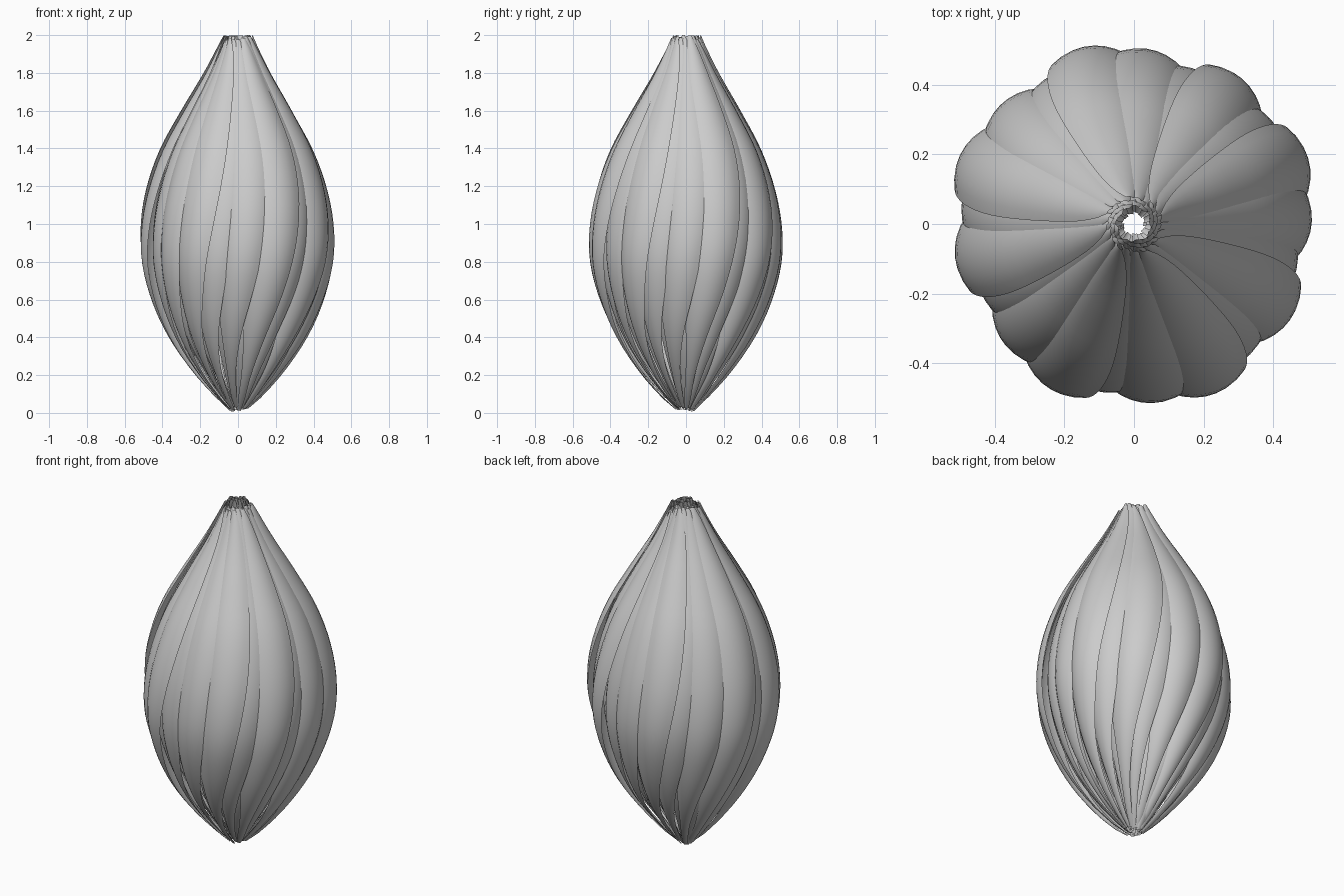
import bpy, math, random

if "Cube" in bpy.data.objects:
    bpy.data.objects.remove(bpy.data.objects["Cube"])

random.seed(4)
GOLDEN = math.radians(137.508)
COUNT, ROWS, COLS = 58, 36, 10

# height, outer radius, petal width
PROFILE = [(0.0, 0.055, 0.02), (0.05, 0.115, 0.035), (0.2, 0.25, 0.055), (0.4, 0.385, 0.12),
           (0.6, 0.475, 0.21), (0.8, 0.525, 0.28), (1.0, 0.525, 0.33), (1.2, 0.485, 0.35),
           (1.4, 0.41, 0.33), (1.6, 0.30, 0.26), (1.8, 0.182, 0.16), (1.93, 0.115, 0.08),
           (2.0, 0.083, 0.02)]


def sample(z, k):
    """Smooth interpolation of profile column k at height z."""
    p = PROFILE
    i = min(max(j for j in range(len(p)) if p[j][0] <= z + 1e-9), len(p) - 2)
    slope = lambda j: ((p[min(j + 1, len(p) - 1)][k] - p[max(j - 1, 0)][k])
                       / (p[min(j + 1, len(p) - 1)][0] - p[max(j - 1, 0)][0]))
    h = p[i + 1][0] - p[i][0]
    t = (z - p[i][0]) / h
    a, b = p[i][k], p[i + 1][k]
    return ((2*t**3 - 3*t*t + 1) * a + (t**3 - 2*t*t + t) * h * slope(i)
            + (3*t*t - 2*t**3) * b + (t**3 - t*t) * h * slope(i + 1))


def petal(index):
    """One cupped petal: narrow stalk, broad belly, pointed tip, leading edge lifted."""
    f = index / (COUNT - 1)
    scale = 0.35 + 0.65 * f ** 0.45
    angle = index * GOLDEN
    z_low = 0.045 * random.random() * (1 - f) + 0.005 + 0.02 * random.random()
    z_high = 2.0 - 0.025 * random.random()
    verts, faces = [], []
    for r in range(ROWS + 1):
        t = r / ROWS
        zz = 2.0 * t
        top = max(0.0, (zz - 1.3) / 0.7) ** 2
        low = max(0.0, 1 - zz / 0.3)
        s = scale * (1 - top) + (0.55 + 0.45 * f) * top
        s = s * (1 - low) + (0.5 + 0.5 * f) * low
        radius = sample(zz, 1) * s
        width = sample(zz, 2) * (0.35 + 0.65 * scale)
        for c in range(COLS + 1):
            u = 2 * c / COLS - 1
            half = min(width / 2 / radius, 0.8)
            a = angle + u * half + 0.30 * math.sin(math.pi * min(1, t / 0.75) / 2) - 0.1 * t
            rr = radius + width * (0.17 * u - 0.17 * u * u - 0.01) * s
            z = z_low + (z_high - z_low) * t
            verts.append((rr * math.cos(a), rr * math.sin(a), z))
    n = COLS + 1
    for r in range(ROWS):
        for c in range(COLS):
            k = r * n + c
            faces.append((k, k + 1, k + n + 1, k + n))
    mesh = bpy.data.meshes.new("petal")
    mesh.from_pydata(verts, [], faces)
    mesh.shade_smooth()
    obj = bpy.data.objects.new(f"petal_{index + 1:02d}", mesh)
    bpy.context.collection.objects.link(obj)


# Petals spiral outwards from the hollow centre
for i in range(COUNT):
    petal(i)
